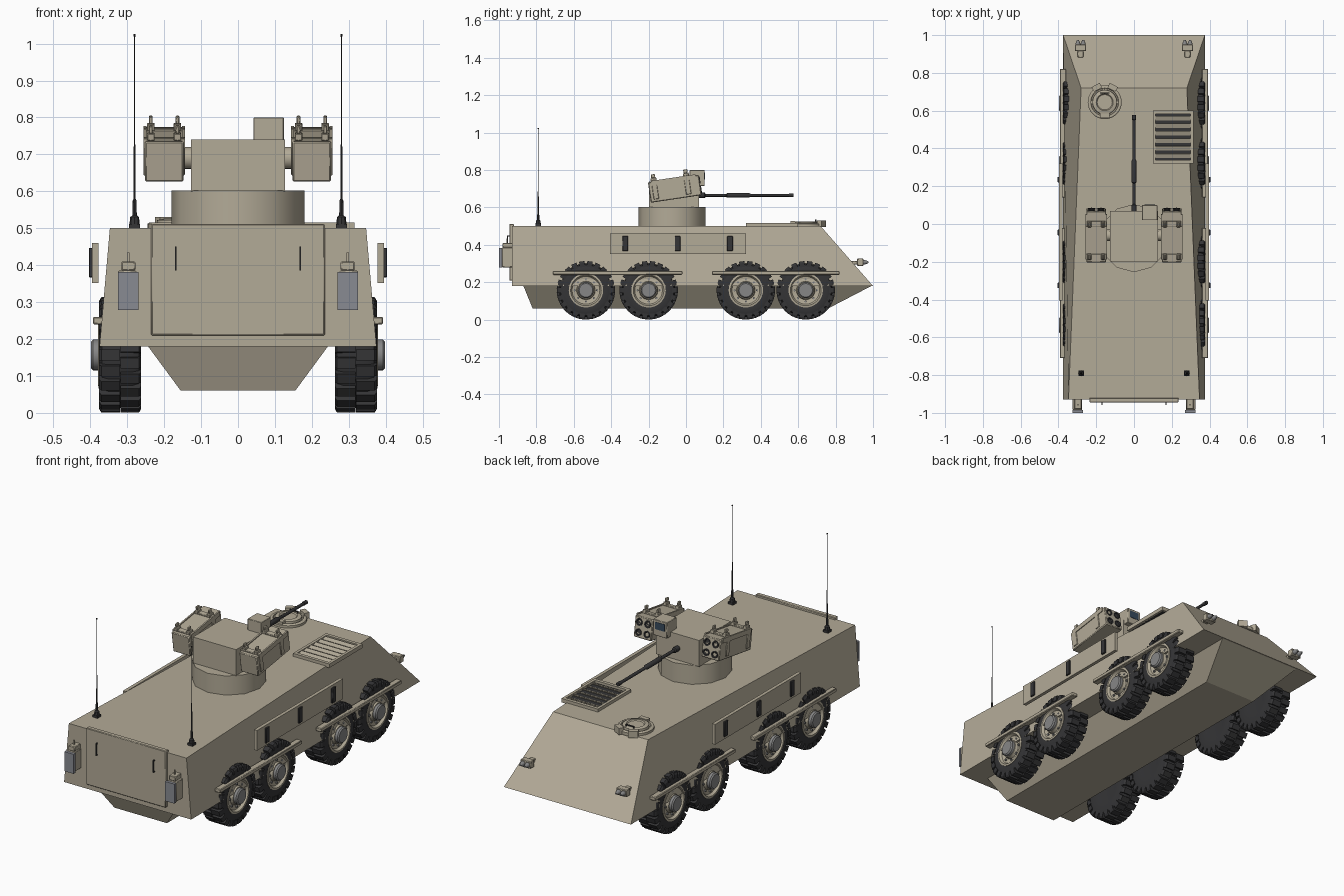
import bpy, bmesh
from math import pi, sin, cos, radians
from mathutils import Matrix, Vector

if "Cube" in bpy.data.objects:
    bpy.data.objects.remove(bpy.data.objects["Cube"])


def material(name, r, g, b):
    m = bpy.data.materials.new(name)
    m.diffuse_color = (r, g, b, 1)
    m.use_nodes = True
    m.node_tree.nodes["Principled BSDF"].inputs["Base Color"].default_value = m.diffuse_color
    return m


TAN = material("tan_paint", 0.45, 0.405, 0.31)
DARK = material("dark_rubber", 0.035, 0.035, 0.037)
METAL = material("grey_metal", 0.24, 0.24, 0.24)
GLASS = material("grey_glass", 0.25, 0.26, 0.29)
LENS = material("sight_glass", 0.04, 0.07, 0.11)
ID = Matrix.Identity(4)
ALONG_X = Matrix.Rotation(pi / 2, 4, 'Y')
ALONG_Y = Matrix.Rotation(-pi / 2, 4, 'X')


def T(x, y, z):
    return Matrix.Translation((x, y, z))


def loft(bm, rings, m=ID, caps=True):
    loops = [[bm.verts.new(m @ Vector(p)) for p in r] for r in rings]
    n = len(loops[0])
    for a, b in zip(loops, loops[1:]):
        for i in range(n):
            bm.faces.new((a[i], a[(i + 1) % n], b[(i + 1) % n], b[i]))
    if caps:
        bm.faces.new(loops[0][::-1])
        bm.faces.new(loops[-1])


def box(bm, x0, x1, y0, y1, z0, z1, m=ID):
    loft(bm, [[(x0, y0, z), (x1, y0, z), (x1, y1, z), (x0, y1, z)] for z in (z0, z1)], m)


def lathe(bm, profile, seg, m=ID, caps=True):
    # profile of (radius, height) about local z
    loft(bm, [[(r * cos(2 * pi * i / seg), r * sin(2 * pi * i / seg), h) for i in range(seg)]
              for r, h in profile], m, caps)


def finish(bm, name, mat, mirror=False, bevel=0, angle=30):
    bmesh.ops.recalc_face_normals(bm, faces=bm.faces)
    me = bpy.data.meshes.new(name)
    bm.to_mesh(me)
    bm.free()
    me.materials.append(mat)
    me.shade_smooth()
    me.set_sharp_from_angle(angle=radians(angle))
    ob = bpy.data.objects.new(name, me)
    bpy.context.collection.objects.link(ob)
    if bevel:
        mod = ob.modifiers.new("bevel", 'BEVEL')
        mod.width, mod.segments = bevel, 1
    if mirror:
        ob.modifiers.new("mirror", 'MIRROR').use_clip = False
    return ob


def boxes(name, mat, dims, mirror=False, bevel=0, m=ID):
    bm = bmesh.new()
    for d in dims:
        box(bm, *d, m)
    return finish(bm, name, mat, mirror, bevel)


def quad(w0, y0, w1, y1, z):
    return [(-w0, y0, z), (w0, y0, z), (w1, y1, z), (-w1, y1, z)]


# Hull: sloped upper body and narrower belly
bm = bmesh.new()
loft(bm, [quad(.375, -.93, .375, 1, .18), quad(.347, -.93, .28, .72, .50)])
finish(bm, "upper_hull", TAN, angle=10)
bm = bmesh.new()
loft(bm, [quad(.155, -.82, .155, .76, .06), quad(.245, -.87, .245, .995, .182)])
finish(bm, "lower_hull", TAN, angle=10)

# Rear door with handles
boxes("rear_door", TAN, [(-.235, .235, -.945, -.92, .21, .512)], bevel=.003)
boxes("door_handle", DARK, [(.166, .171, -.957, -.952, .385, .45),
                            (.166, .171, -.957, -.94, .385, .391),
                            (.166, .171, -.957, -.94, .444, .45)], mirror=True)

# Tail lights
boxes("tail_light_housing", TAN, [(.275, .325, -.985, -.925, .28, .385),
                                  (.278, .316, -.98, -.925, .385, .41)], True, .003)
boxes("tail_light_glass", GLASS, [(.27, .325, -1, -.985, .278, .382)], True)
boxes("tail_light_pin", TAN, [(.294, .300, -.96, -.954, .41, .435)], True)

# Side panels with dark vision slots, and step boards over the wheels
boxes("side_panel", TAN, [(.378, .396, -.405, .32, .352, .46)], True)
boxes("vision_slot", DARK, [(.39, .404, y - .015, y + .015, .367, .447)
                            for y in (-.325, -.045, .235)], True, .002)
boxes("step_board", TAN, [(.36, .393, -.71, -.02, .24, .26),
                          (.36, .393, .14, .82, .24, .26)], True, .003)

# Wheels: tyre with staggered lugs, dished rim, hub and bolts
for n, y in enumerate((-.535, -.20, .32, .64), 1):
    m = T(0, y, .157) @ ALONG_X
    bm = bmesh.new()
    lathe(bm, [(.07, .268), (.115, .262), (.136, .268), (.144, .285), (.144, .352),
               (.136, .368), (.115, .376), (.09, .374), (.086, .355)], 32, m)
    for k in range(22):
        for side, off in ((0, 0), (1, .5)):
            a = T(0, y, .157) @ Matrix.Rotation(2 * pi * (k + off) / 22, 4, 'X')
            x0, x1 = ((.262, .318), (.32, .376))[side]
            xe, xi = (x0, x1) if side == 0 else (x1, x0)
            s = .006 if side == 0 else -.006
            loft(bm, [[(p, w, h) for p, h in ((xi, .138), (xe, .125), (xe, .146),
                                               (xe + s, .156), (xi, .156))]
                      for w in (-.0145, .0145)], a)
    finish(bm, f"tyre_{n}", DARK, True)
    bm = bmesh.new()
    lathe(bm, [(.092, .35), (.092, .377), (.082, .379), (.074, .366), (.05, .362),
               (.046, .378), (.01, .378)], 32, m)
    finish(bm, f"wheel_rim_{n}", TAN, True)
    bm = bmesh.new()
    lathe(bm, [(.042, .37), (.042, .392), (.036, .398), (.012, .398)], 24, m)
    for k in range(8):
        a = 2 * pi * k / 8
        lathe(bm, [(.006, .355), (.006, .372)], 6, m @ T(.06 * cos(a), .06 * sin(a), 0))
    finish(bm, f"wheel_hub_{n}", METAL, True)

# Turret ring, turret body and sight
bm = bmesh.new()
lathe(bm, [(.18, .495), (.18, .602)], 12, T(0, -.075, 0))
finish(bm, "turret_ring", TAN, angle=35)
boxes("turret_body", TAN, [(-.127, .127, -.198, .07, .60, .74)])
boxes("sight_box", TAN, [(.042, .124, .02, .10, .715, .80)], bevel=.002)
boxes("sight_window", LENS, [(.055, .111, .09, .102, .75, .788)])

# Gun barrel with thicker sleeve
bm = bmesh.new()
lathe(bm, [(.014, .06), (.014, .1), (.008, .105), (.008, .215), (.013, .22), (.013, .335),
           (.008, .345), (.008, .55), (.010, .552), (.010, .576)], 16, T(0, 0, .665) @ ALONG_Y)
finish(bm, "gun_barrel", DARK)

# Missile launchers, tilted upward toward the nose
L = T(.2, -.06, .70) @ Matrix.Rotation(radians(8.5), 4, 'X')
boxes("launcher_box", TAN, [(-.052, .052, -.137, .137, -.055, .055)], True, .004, L)
clips = []
for y in (-.105, .07):
    clips += [(-.056, .056, y - .014, y + .014, -.04, .062)]
    for x in (-.036, .036):
        clips += [(x - .01, x + .01, y - .016, y + .016, .055, .074),
                  (x - .005, x + .005, y - .011, y + .011, .074, .094)]
boxes("launcher_clips", TAN, clips, True, .002, L)
boxes("launcher_rails", TAN, [(-.056, -.048, -.12, .12, .035, .06),
                              (.048, .056, -.12, .12, .035, .06)], True, 0, L)
bm = bmesh.new()
lathe(bm, [(.03, .11), (.03, .16)], 16, T(0, -.06, .69) @ ALONG_X)
finish(bm, "launcher_mount", TAN, True)
bm = bmesh.new()
for x in (-.025, .025):
    for z in (-.026, .026):
        lathe(bm, [(.019, .13), (.019, .141), (.013, .141), (.01, .137)], 16,
              L @ T(x, 0, z) @ ALONG_Y)
finish(bm, "launcher_tubes", DARK, True)

# Whip antennas
bm = bmesh.new()
box(bm, .265, .295, -.805, -.775, .495, .512)
lathe(bm, [(.014, .51), (.012, .53), (.006, .535), (.005, .575), (.003, .58),
           (.0025, .72), (.0015, .73), (.0015, 1.018), (.003, 1.02), (.003, 1.026)],
      8, T(.28, -.79, 0))
finish(bm, "antenna", DARK, True)

# Driver hatch with rim, lid, handle and periscopes
H = T(-.155, .645, 0)
bm = bmesh.new()
lathe(bm, [(.09, .495), (.09, .512), (.084, .516), (.074, .516), (.072, .508),
           (.066, .508), (.064, .522), (.045, .526), (.04, .521), (.01, .521)], 32, H)
for a in (-28, 28):
    box(bm, -.024, .024, .075, .103, .495, .53, H @ Matrix.Rotation(radians(a), 4, 'Z'))
box(bm, -.025, .025, -.085, -.06, .505, .528, H)
finish(bm, "driver_hatch", TAN)
boxes("hatch_handle", DARK, [(-.025, .025, .046, .052, .53, .535), (-.025, -.02, .046, .052, .515, .535),
                             (.02, .025, .046, .052, .515, .535)], m=H)

# Engine grille with slats
boxes("grille_frame", TAN, [(.10, .315, .32, .338, .495, .516), (.10, .315, .582, .60, .495, .516),
                            (.10, .115, .32, .60, .495, .516), (.30, .315, .32, .60, .495, .516)])
boxes("grille_bed", DARK, [(.11, .305, .33, .59, .495, .503)])
bm = bmesh.new()
for k in range(6):
    box(bm, .112, .303, -.012, .012, -.002, .002,
        T(0, .361 + k * .04, .509) @ Matrix.Rotation(radians(20), 4, 'X'))
finish(bm, "grille_slats", TAN)

# Headlights on brackets
boxes("headlight_box", TAN, [(.253, .313, .915, .95, .288, .326),
                             (.268, .298, .88, .92, .295, .315)], True, .003)
bm = bmesh.new()
for x in (.269, .297):
    lathe(bm, [(.013, .945), (.013, .955), (.005, .975)], 12, T(x, 0, .307) @ ALONG_Y)
finish(bm, "headlight_lens", METAL, True)
